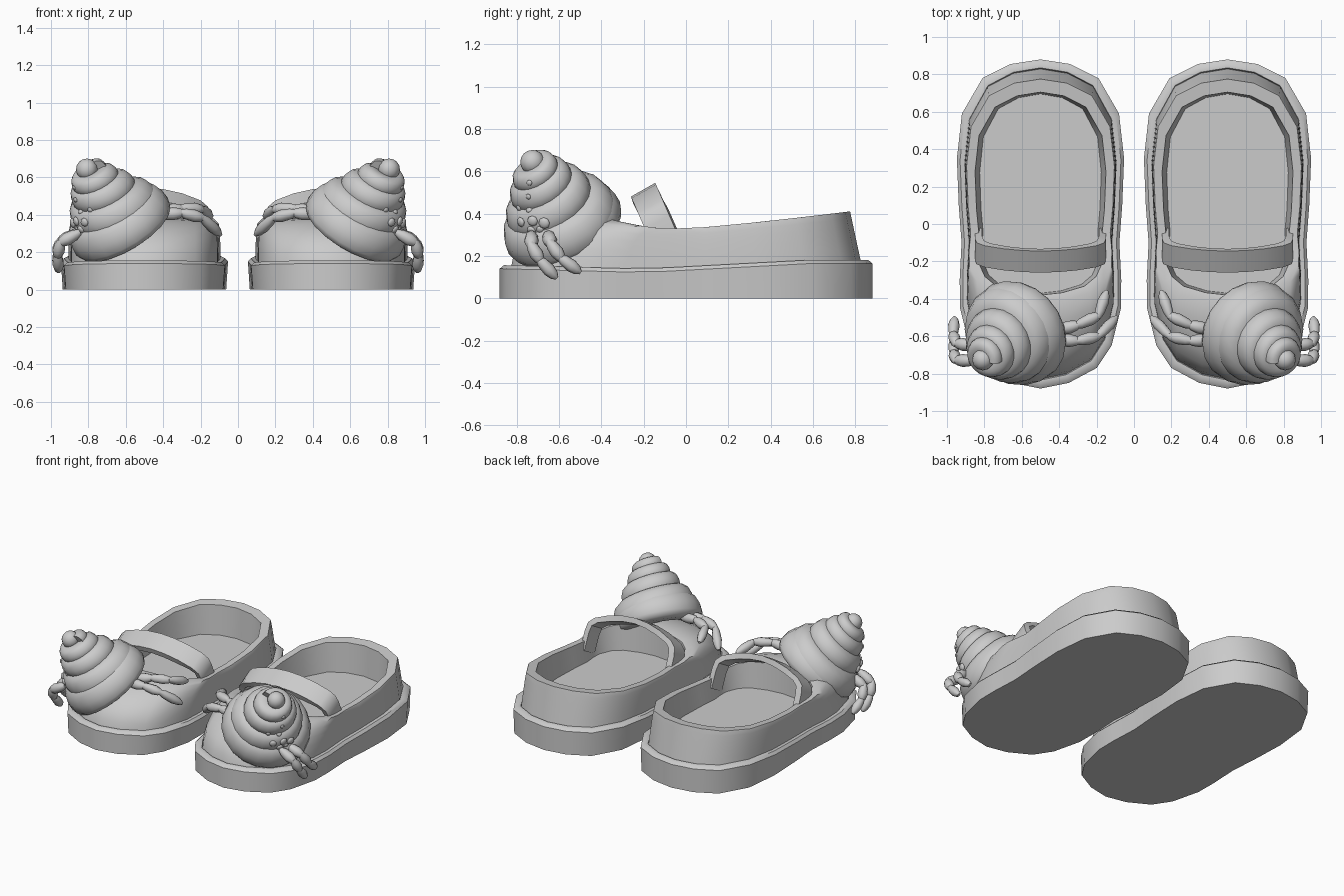
import bpy, bmesh, math
from mathutils import Vector, Matrix
from mathutils.bvhtree import BVHTree

if "Cube" in bpy.data.objects:
    bpy.data.objects.remove(bpy.data.objects["Cube"])

grey = bpy.data.materials.new("plain grey")
grey.diffuse_color = (0.6, 0.6, 0.6, 1)
grey.use_nodes = True
grey.node_tree.nodes["Principled BSDF"].inputs["Base Color"].default_value = grey.diffuse_color


def finish(bm, name, angle=40):
    """Store a right-hand part and mirror it for the left shoe."""
    bmesh.ops.recalc_face_normals(bm, faces=bm.faces)
    me = bpy.data.meshes.new(name)
    bm.to_mesh(me)
    bm.free()
    me.materials.append(grey)
    ob = bpy.data.objects.new(name, me)
    bpy.context.collection.objects.link(ob)
    bpy.ops.object.select_all(action='DESELECT')
    ob.select_set(True)
    bpy.context.view_layer.objects.active = ob
    bpy.ops.object.shade_smooth_by_angle(angle=math.radians(angle))
    ob.modifiers.new("other shoe", 'MIRROR').use_mirror_merge = False
    return ob


def loft(bm, rings, cap_start=False, cap_end=False):
    vs = [[bm.verts.new(p) for p in r] for r in rings]
    n = len(vs[0])
    for a, b in zip(vs, vs[1:]):
        for i in range(n):
            j = (i + 1) % n
            bm.faces.new((a[i], a[j], b[j], b[i]))
    if cap_start:
        bm.faces.new(vs[0][::-1])
    if cap_end:
        bm.faces.new(vs[-1])


# Foot outline: outer side listed, inner side mirrored with a milder waist
half = [(0, .88), (.16, .855), (.31, .78), (.42, .59), (.447, .35), (.437, .1), (.422, -.1),
        (.432, -.3), (.43, -.45), (.38, -.65), (.3, -.77), (.15, -.85), (0, -.88)]
outline = half + [(-x, y) for x, y in half[-2:0:-1]]
CX = .5


def foot(hw, back, front, z):
    """Outline fitted to a half width and back/front ends; z is a function of y."""
    pts = []
    for x, y in outline:
        yy = y / .88 * (back if y > 0 else front)
        pts.append(Vector((CX + x / .447 * hw, yy, z(yy))))
    return pts


def sole_z(y):
    if y < -.2:
        return .122 + .018 * ((-y - .2) / .68)
    return .122 + .043 * min(1, (y + .2) / .8)


def rim_z(y):
    if y > 0:
        return .33 + .08 * (y / .77) ** 1.2
    return .33 + .06 * (max(0, -y - .1) / .32) ** 1.5


# Sole with a raised lip
bm = bmesh.new()
loft(bm, [foot(.437, .88, .88, lambda y: 0),
          foot(.447, .88, .88, sole_z),
          foot(.43, .86, .86, lambda y: sole_z(y) + .017),
          foot(.405, .835, .835, lambda y: sole_z(y) + .017),
          foot(.395, .825, .825, lambda y: sole_z(y) - .02)], cap_start=True, cap_end=True)
finish(bm, "sole", 42)

# Upper: domed toe, side walls, rim, lining and insole
base = foot(.407, .83, .83, lambda y: sole_z(y) - .01)
rim = foot(.395, .775, .42, rim_z)
rings = []
for k in range(7):
    a = math.pi / 2 * k / 6
    s, c = math.sin(a), 1 - math.cos(a)
    rings.append([Vector((b.x + (r.x - b.x) * c, b.y + (r.y - b.y) * (c if b.y < 0 else s),
                          b.z + (r.z - b.z) * s)) for b, r in zip(base, rim)])
rings += [foot(.35, .705, .38, rim_z), foot(.325, .695, .37, lambda y: .19)]
bm = bmesh.new()
loft(bm, rings, cap_end=True)
finish(bm, "upper", 40)

# Strap: a band arching over the instep, leaning forward
arch = [(-.352, .25), (-.35, .36), (-.34, .41), (-.3, .445), (-.2, .483), (-.1, .505), (0, .513)]
arch += [(-x, z) for x, z in arch[-2::-1]]
w = Vector((0, .0575, .0325))
rings = []
for x, z in arch:
    c = Vector((CX + x, -.2025 + (.513 - z) * .43, z))
    inner = Vector((CX + x * .89, c.y + .012, z - .035 * (1 - (x / .37) ** 4)))
    rings.append([c - w, c + w, inner + w, inner - w])
bm = bmesh.new()
loft(bm, rings, cap_start=True, cap_end=True)
finish(bm, "strap", 40)

# Spiral shell: a squarish oval swept along a shrinking helix
centre = Vector((.65, -.6, .385))
tip = Vector((.808, -.725, .643))
axis = (tip - centre).normalized()
u = axis.orthogonal().normalized()
v = axis.cross(u)
STEPS, TURNS, F = 20, 3.4, .73


def soft(c):
    return math.copysign(abs(c) ** .75, c)


rings = []
for i in range(int(STEPS * (TURNS + 1)) + 1):
    t = i / STEPS - 1
    g = F ** max(t, 0)
    climb = .315 * (1 - F ** t) / (1 - F ** TURNS) if t > 0 else .02 * t
    a = math.tau * t
    out = u * math.cos(a) + v * math.sin(a)
    c = centre + axis * climb
    rings.append([c + out * g * (.178 + .107 * soft(math.cos(b)) - .03 * math.sin(b))
                  + axis * g * .098 * soft(math.sin(b))
                  for b in [math.tau * k / 14 for k in range(14)]])
bm = bmesh.new()
loft(bm, rings, cap_start=True, cap_end=True)
# rounded tip
bmesh.ops.create_uvsphere(bm, u_segments=12, v_segments=8, radius=.058,
                          matrix=Matrix.Translation(tip))
shell_tree = BVHTree.FromBMesh(bm)
finish(bm, "shell", 50)

# Small bumps on the outer side of the shell
bm = bmesh.new()
for y, z, r in [(-.78, .36, .024), (-.725, .365, .026), (-.67, .355, .028), (-.74, .42, .018),
                (-.73, .32, .024), (-.79, .425, .016), (-.69, .325, .018), (-.745, .48, .014),
                (-.74, .545, .014)]:
    hit, normal, _, _ = shell_tree.ray_cast(Vector((2, y, z)), Vector((-1, 0, 0)))
    if hit:
        m = (Matrix.Translation(hit) @ normal.to_track_quat('Z', 'Y').to_matrix().to_4x4()
             @ Matrix.Diagonal((1, 1, .5, 1)))
        bmesh.ops.create_uvsphere(bm, u_segments=8, v_segments=6, radius=r, matrix=m)
finish(bm, "shell_bumps", 60)

# Jointed legs: each segment is a tapered spindle
legs = [
    [(.42, -.62, .40), (.30, -.625, .41), (.19, -.60, .385), (.10, -.505, .30)],
    [(.42, -.57, .41), (.30, -.54, .435), (.19, -.49, .43), (.15, -.37, .39)],
    [(.86, -.73, .30), (.95, -.73, .25), (.965, -.69, .18), (.96, -.62, .105)],
    [(.86, -.65, .30), (.95, -.64, .26), (.967, -.59, .19), (.96, -.51, .13)],
]
bm = bmesh.new()
for joints in legs:
    for k, (p, q) in enumerate(zip(joints, joints[1:])):
        p, q = Vector(p), Vector(q)
        d = (q - p).normalized()
        p, q = p - d * .018, q + d * .015
        s = d.orthogonal().normalized()
        t = d.cross(s)
        fat = .035 - .002 * k
        rings = []
        for f, r in [(0, .45), (.25, .85), (.6, 1), (.85, .75), (1, .3)]:
            rings.append([p.lerp(q, f) + (s * math.cos(a) + t * math.sin(a)) * fat * r
                          for a in [math.tau * j / 8 for j in range(8)]])
        loft(bm, rings, cap_start=True, cap_end=True)
finish(bm, "crab_legs", 50)
